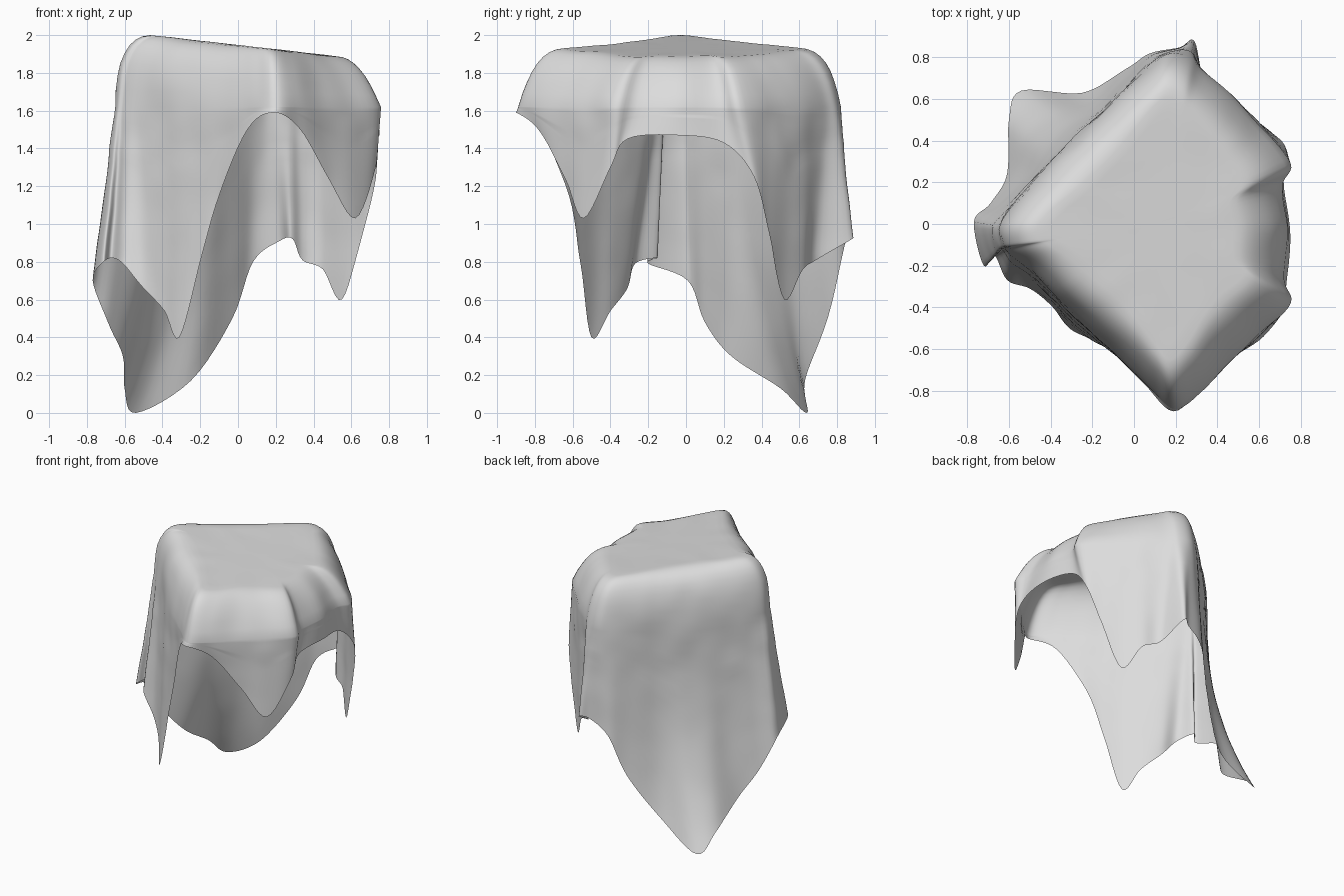
import bpy, bmesh
from mathutils import Vector, noise

if "Cube" in bpy.data.objects:
    bpy.data.objects.remove(bpy.data.objects["Cube"])

# Outline of the cloth at shoulder height, starting at the left corner and passing the front
SHOULDER = [(-.65, -.01), (-.64, -.10), (-.61, -.12), (-.58, -.15), (-.50, -.22), (-.38, -.35),
            (-.28, -.45), (-.17, -.55), (-.02, -.69), (.10, -.81), (.20, -.89), (.32, -.81),
            (.45, -.67), (.60, -.53), (.75, -.38), (.72, -.26), (.74, -.02), (.71, .18),
            (.75, .29), (.62, .46), (.53, .56), (.45, .64), (.33, .74), (.27, .80),
            (.18, .82), (.10, .78), (-.05, .64), (-.16, .53), (-.28, .42), (-.38, .32),
            (-.48, .21), (-.58, .10)]
# Matching points along the lower hem
HEM = [(-.77, .01, .70), (-.72, -.20, .79), (-.67, -.15, .82), (-.61, -.27, .79), (-.50, -.31, .66),
       (-.39, -.40, .54), (-.31, -.50, .40), (-.20, -.56, .80), (-.10, -.62, 1.15), (.05, -.77, 1.50),
       (.19, -.90, 1.59), (.33, -.78, 1.50), (.48, -.64, 1.24), (.62, -.54, 1.03), (.73, -.40, 1.30),
       (.73, -.31, 1.45), (.75, -.05, 1.47), (.72, .20, 1.43), (.73, .36, 1.25), (.66, .44, .95),
       (.55, .52, .60), (.45, .62, .76), (.34, .69, .81), (.29, .88, .92), (.22, .85, .91),
       (.08, .82, .80), (-.03, .75, .50), (-.25, .63, .17), (-.54, .64, .0), (-.60, .50, .13),
       (-.61, .24, .30), (-.69, .10, .48)]
SUB = 6
CENTRE = Vector((.1, 0, 0))


def smooth_loop(points):
    """Closed Catmull-Rom curve through the points."""
    pts = [Vector(p) for p in points]
    n, out = len(pts), []
    for i in range(n):
        a, b, c, d = pts[i - 1], pts[i], pts[(i + 1) % n], pts[(i + 2) % n]
        for s in range(SUB):
            t = s / SUB
            out.append(.5 * (2 * b + (c - a) * t + (2 * a - 5 * b + 4 * c - d) * t * t
                             + (3 * b - a - 3 * c + d) * t ** 3))
    return out


def top_height(p):
    return 1.998 - .115 * (p.x + .45)


def column(mid, hem):
    """One strand of cloth from the middle of the top, over the rim, down to the hem."""
    out = Vector((mid.x, mid.y, 0)) - CENTRE
    d = out.normalized()
    chamfer = .06 + .06 * max(-.8, min(1, 1.2 * d.x - .3 * d.y))
    rim = CENTRE + out - d * (.18 + chamfer * .7)
    rim.z = top_height(rim)
    bend = CENTRE + out - d * max(chamfer, .005)
    bend.z = rim.z
    mid = Vector((mid.x, mid.y, 1.62))
    pole = CENTRE.copy()
    pole.z = top_height(pole)
    # the long back-left flap hangs straight and flares near its tip
    flare = 1.1 + 1.5 * max(0, min(1, (.75 - hem.z) / .5)) * (1 if d.y > 0 and d.x < 0 else 0)
    pts = [pole.lerp(rim, k / 8) for k in range(1, 8)]
    for k in range(9):
        t = k / 8
        pts.append(rim * (1 - t) ** 2 + bend * 2 * t * (1 - t) + mid * t * t)
    for k in range(1, 21):
        t = k / 20
        p = mid.lerp(hem, t ** flare)
        p.z = mid.z + (hem.z - mid.z) * t
        pts.append(p)
    # faint wrinkles on the upper part
    for i, p in enumerate(pts):
        w = min(1, i / 6) * .008 * (1 if i < 22 else .4)
        n = noise.noise(p * 6)
        p += (d * n if i > 11 else Vector((0, 0, n * .5))) * w
    return pts


# Draped cloth
cols = [column(m, h) for m, h in zip(smooth_loop([(x, y, 0) for x, y in SHOULDER]), smooth_loop(HEM))]
bm = bmesh.new()
pole = bm.verts.new((CENTRE.x, CENTRE.y, top_height(CENTRE)))
grid = [[bm.verts.new((p.x, p.y, max(p.z, 0))) for p in c] for c in cols]
for i, a in enumerate(grid):
    b = grid[(i + 1) % len(grid)]
    bm.faces.new((pole, a[0], b[0]))
    for k in range(len(a) - 1):
        bm.faces.new((a[k], a[k + 1], b[k + 1], b[k]))
for f in bm.faces:
    f.smooth = True
me = bpy.data.meshes.new("draped_cloth")
bm.to_mesh(me)
bm.free()
mat = bpy.data.materials.new("light grey")
mat.diffuse_color = (.72, .72, .72, 1)
mat.use_nodes = True
mat.node_tree.nodes["Principled BSDF"].inputs["Base Color"].default_value = mat.diffuse_color
me.materials.append(mat)
bpy.context.collection.objects.link(bpy.data.objects.new("draped_cloth", me))
